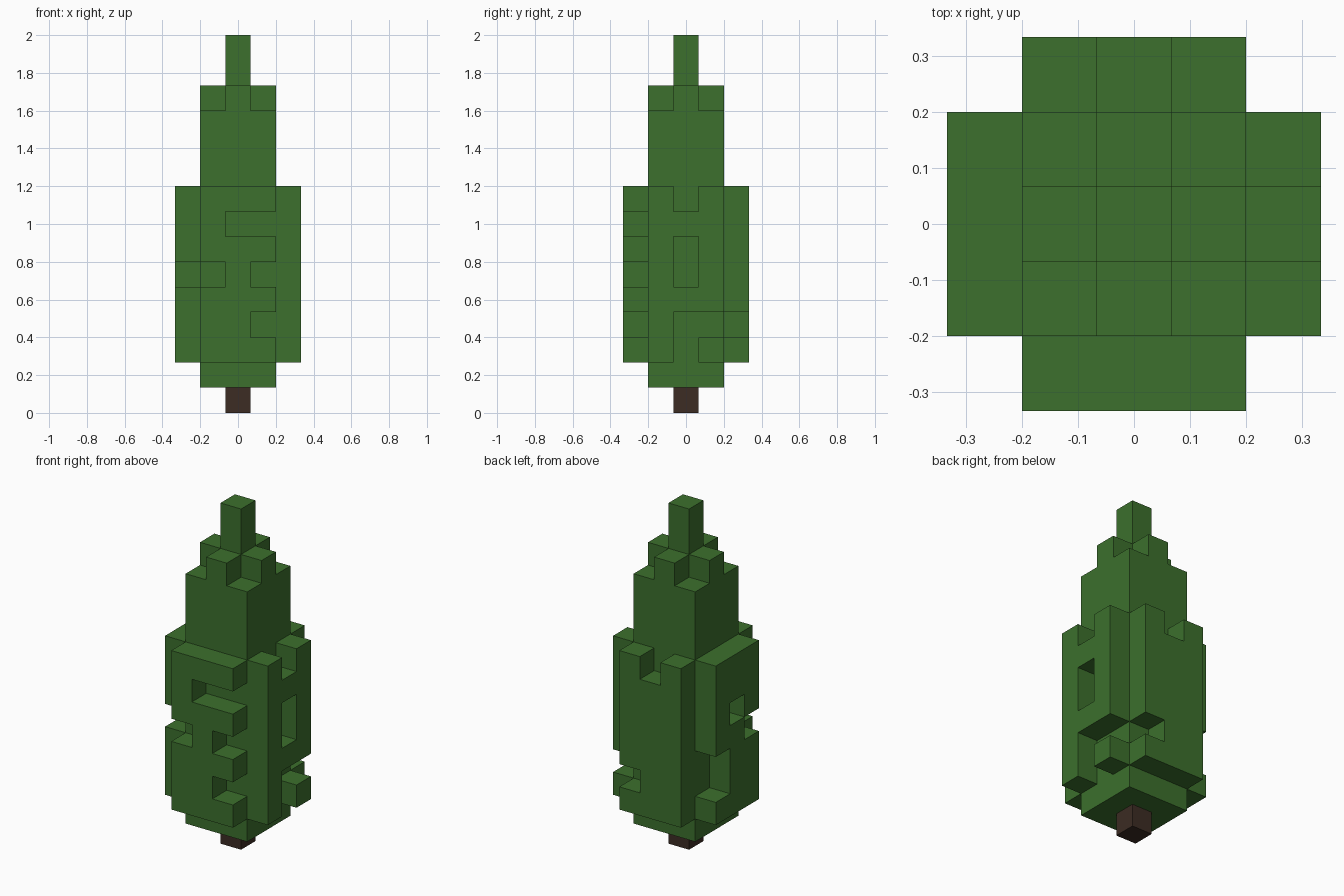
import bpy
import bmesh
from mathutils import Vector

U = 2 / 15  # edge length of one block

cube = bpy.data.objects.get("Cube")
if cube:
    bpy.data.objects.remove(cube, do_unlink=True)


def make_material(name, rgb):
    mat = bpy.data.materials.new(name)
    mat.use_nodes = True
    mat.diffuse_color = (*rgb, 1)
    mat.node_tree.nodes["Principled BSDF"].inputs["Base Color"].default_value = (*rgb, 1)
    return mat


def box(xs, ys, zs):
    """All block cells in three inclusive ranges."""
    span = lambda r: range(r[0], r[1] + 1)
    return {(x, y, z) for x in span(xs) for y in span(ys) for z in span(zs)}


def build_blocks(name, cells, mat):
    """Make a mesh from the exposed sides of the block cells."""
    bm = bmesh.new()
    for cell in cells:
        centre = Vector(cell) + Vector((0, 0, 0.5))
        for axis in range(3):
            for sign in (-1, 1):
                n = Vector((0, 0, 0))
                n[axis] = sign
                if tuple(int(a + b) for a, b in zip(cell, n)) in cells:
                    continue
                u = Vector((0, 0, 0))
                u[(axis + 1) % 3] = 1
                v = n.cross(u)
                corners = [centre + (n + a * u + b * v) / 2
                           for a, b in ((-1, -1), (1, -1), (1, 1), (-1, 1))]
                bm.faces.new([bm.verts.new(c * U) for c in corners])
    bmesh.ops.remove_doubles(bm, verts=bm.verts, dist=U / 100)
    mesh = bpy.data.meshes.new(name)
    bm.to_mesh(mesh)
    bm.free()
    mesh.materials.append(mat)
    obj = bpy.data.objects.new(name, mesh)
    bpy.context.collection.objects.link(obj)
    return obj


leaf_green = make_material("leaf green", (0.045, 0.162, 0.026))
bark_brown = make_material("bark brown", (0.045, 0.025, 0.017))

SIDE, MID = (-1, 1), (0, 0)

# Central foliage column, cross-shaped crown and spire
foliage = box(SIDE, SIDE, (1, 11))
foliage |= box(SIDE, MID, (12, 12)) | box(MID, SIDE, (12, 12))
foliage |= box(MID, MID, (13, 14))

# Outer foliage panel on each of the four sides
for s in (-2, 2):
    foliage |= box(SIDE, (s, s), (2, 8)) | box((s, s), SIDE, (2, 8))

# Gaps in the front panel
foliage -= box((0, 1), (-2, -2), (7, 7))
foliage -= {(1, -2, 5), (-1, -2, 5), (1, -2, 3)}
# Gaps in the +x panel
foliage -= box((2, 2), MID, (5, 6)) | box((2, 2), (0, 1), (3, 3))
foliage -= {(2, 0, 8), (2, 0, 2)}
# Gaps in the back panel
foliage -= {(0, 2, 8), (1, 2, 3)}
# Gaps in the -x panel
foliage -= {(-2, 0, 6), (-2, -1, 5), (-2, 1, 4), (-2, 1, 3)}

build_blocks("foliage", foliage, leaf_green)
build_blocks("trunk", box(MID, MID, (0, 0)), bark_brown)
